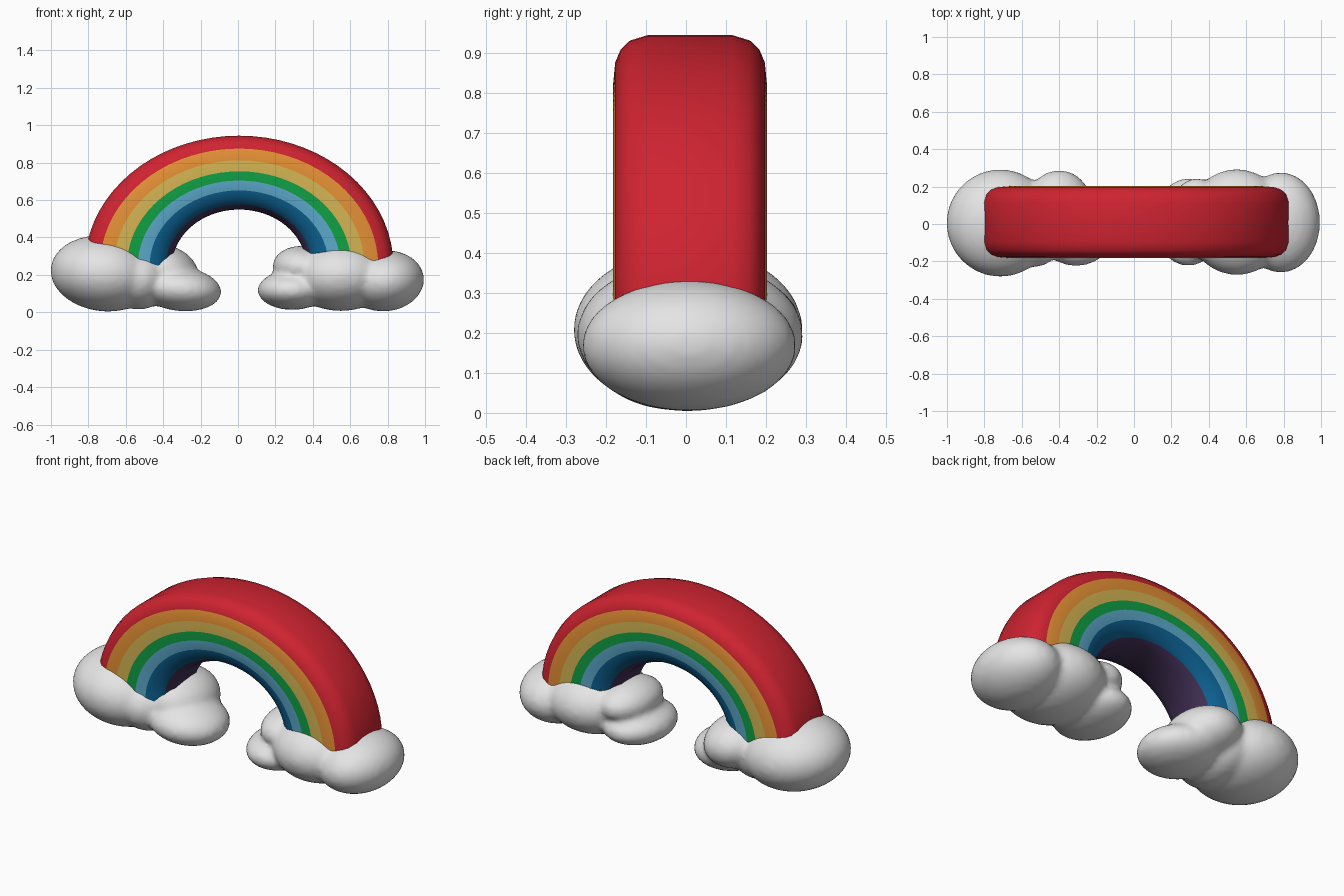
import bpy, bmesh, math
from mathutils import Matrix, Vector

if "Cube" in bpy.data.objects:
    bpy.data.objects.remove(bpy.data.objects["Cube"])


def material(name, rgb):
    m = bpy.data.materials.new(name)
    m.diffuse_color = (*rgb, 1)
    m.use_nodes = True
    m.node_tree.nodes["Principled BSDF"].inputs["Base Color"].default_value = m.diffuse_color
    return m


BANDS = [material(n, c) for n, c in (
    ("red", (0.62, 0.017, 0.03)),
    ("orange", (0.78, 0.28, 0.035)),
    ("yellow", (0.66, 0.46, 0.085)),
    ("green", (0.005, 0.36, 0.06)),
    ("light blue", (0.11, 0.41, 0.61)),
    ("blue", (0.004, 0.125, 0.30)),
    ("purple", (0.055, 0.03, 0.095)))]
CLOUD = material("cloud white", (0.78, 0.78, 0.78))


def finish(name, bm, mats):
    bmesh.ops.recalc_face_normals(bm, faces=bm.faces)
    me = bpy.data.meshes.new(name)
    bm.to_mesh(me)
    bm.free()
    for m in mats:
        me.materials.append(m)
    ob = bpy.data.objects.new(name, me)
    bpy.context.collection.objects.link(ob)
    bpy.ops.object.select_all(action='DESELECT')
    bpy.context.view_layer.objects.active = ob
    ob.select_set(True)
    return ob


# Rainbow: rounded section swept along a flattened half circle.
# Section points: fraction from outer to inner radius, half width, band index
# of the strip that follows each point.
HALF = [(0.0, 0.105, 0), (0.035, 0.15, 0), (0.09, 0.173, 0), (0.175, 0.187, 1),
        (0.335, 0.193, 2), (0.485, 0.193, 3), (0.61, 0.192, 4), (0.745, 0.187, 5),
        (0.85, 0.172, 5), (0.935, 0.14, 6), (1.0, 0.085, 6)]
R_OUT, R_IN, FLAT, BASE, SEGS = 0.825, 0.36, 0.845, 0.247, 36
section = ([(t, -y) for t, y, _ in HALF] + [(1.005, 0)]
           + [(t, y) for t, y, _ in reversed(HALF)] + [(0, 0)])
colours = [b for _, _, b in HALF] + [6] + [b for _, _, b in reversed(HALF[:-1])] + [0, 0]

bm = bmesh.new()
rings = []
for i in range(SEGS + 1):
    a = math.pi * i / SEGS
    ring = []
    for t, y in section:
        r = R_OUT + (R_IN - R_OUT) * t
        ring.append(bm.verts.new((0.006 + r * math.cos(a), 0.01 + y,
                                  BASE + FLAT * r * math.sin(a))))
    rings.append(ring)
n = len(section)
for r0, r1 in zip(rings, rings[1:]):
    for j in range(n):
        k = (j + 1) % n
        f = bm.faces.new((r0[j], r0[k], r1[k], r1[j]))
        f.material_index = colours[j]
bm.faces.new(rings[0])
bm.faces.new(rings[-1])
finish("rainbow_arch", bm, BANDS)
bpy.ops.object.shade_smooth_by_angle(angle=math.radians(50))


# Clouds: overlapping puffs fused into one soft skin.
def cloud(name, puffs):
    bm = bmesh.new()
    for centre, radii, tilt in puffs:
        mat = (Matrix.Translation(centre) @ Matrix.Rotation(math.radians(tilt), 4, 'Y')
               @ Matrix.Diagonal(Vector((*radii, 1))))
        bmesh.ops.create_icosphere(bm, subdivisions=4, radius=1, matrix=mat)
    ob = finish(name, bm, [CLOUD])
    remesh = ob.modifiers.new("fuse", 'REMESH')
    remesh.mode = 'VOXEL'
    remesh.voxel_size = 0.018
    remesh.use_smooth_shade = True
    soft = ob.modifiers.new("soften", 'SMOOTH')
    soft.factor = 0.5
    soft.iterations = 5


cloud("left_cloud", [
    ((-0.715, 0.005, 0.208), (0.288, 0.287, 0.203), 6),
    ((-0.53, 0.0, 0.18), (0.17, 0.23, 0.165), 0),
    ((-0.40, 0.06, 0.215), (0.19, 0.228, 0.145), 12),
    ((-0.31, -0.01, 0.125), (0.222, 0.215, 0.118), 6),
])
cloud("right_cloud", [
    ((0.55, 0.01, 0.195), (0.27, 0.283, 0.188), 0),
    ((0.785, 0.008, 0.168), (0.21, 0.268, 0.163), -5),
    ((0.335, 0.03, 0.245), (0.15, 0.215, 0.11), 0),
    ((0.29, 0.01, 0.118), (0.185, 0.235, 0.105), 0),
])
